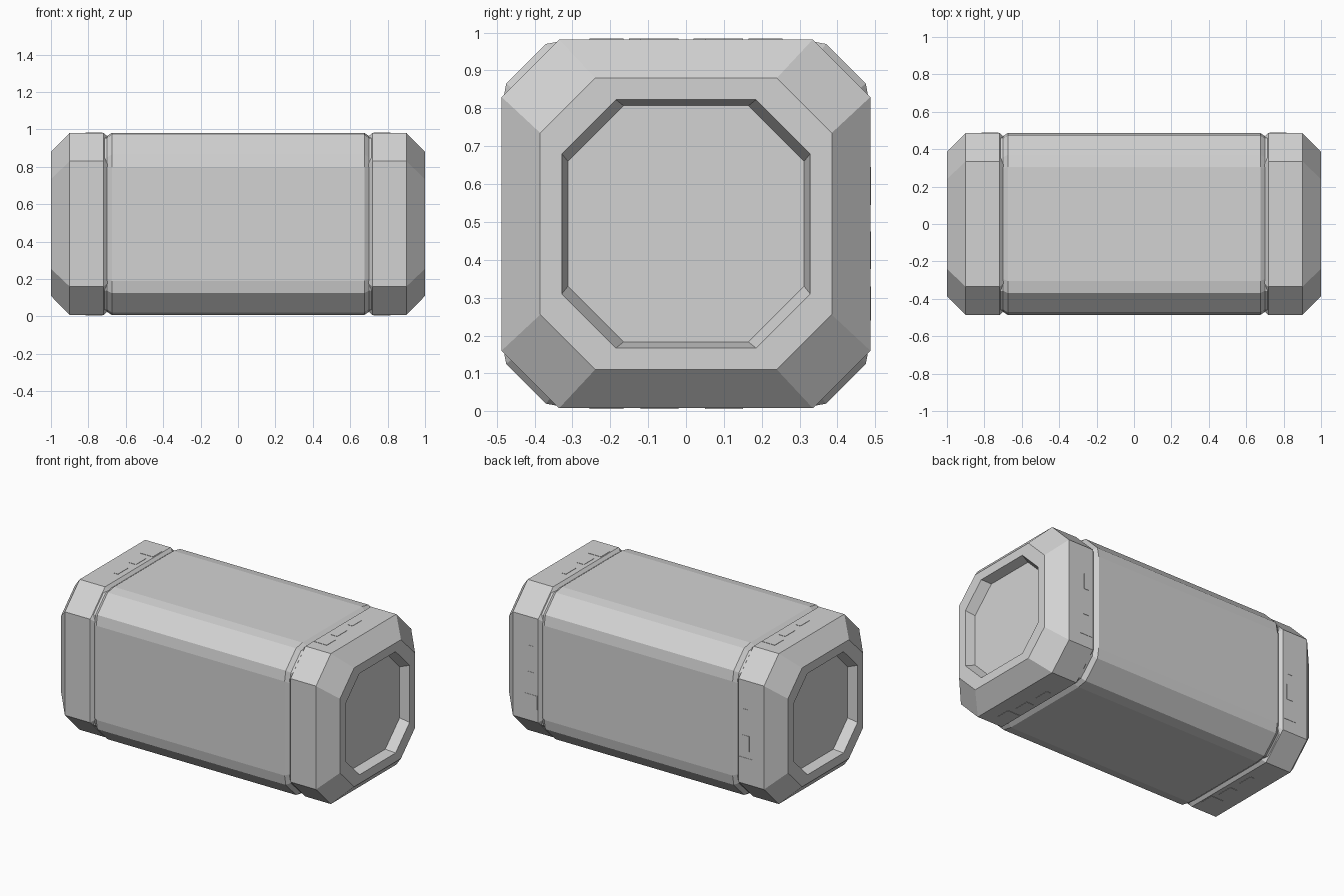
import bpy, bmesh
from mathutils import Vector

if "Cube" in bpy.data.objects:
    bpy.data.objects.remove(bpy.data.objects["Cube"])

MID = 0.495   # height of the long axis
HALF = 0.487  # half width of the case

grey = bpy.data.materials.new("light grey metal")
grey.use_nodes = True
colour = (0.65, 0.65, 0.65, 1)
grey.diffuse_color = colour
grey.node_tree.nodes["Principled BSDF"].inputs["Base Color"].default_value = colour


def ring(corner):
    """Turn one quadrant's corner points into a closed four-sided outline."""
    points = []
    for turn in range(4):
        for y, z in corner:
            for _ in range(turn):
                y, z = z, -y
            points.append((y, z))
    return points


def octagon(half, flat):
    return ring([(flat, half), (half, flat)])


def finish(name, bm):
    bmesh.ops.recalc_face_normals(bm, faces=bm.faces)
    mesh = bpy.data.meshes.new(name)
    bm.to_mesh(mesh)
    bm.free()
    mesh.materials.append(grey)
    obj = bpy.data.objects.new(name, mesh)
    bpy.context.collection.objects.link(obj)
    return obj


def loft(name, sections):
    """Skin a row of outlines along x and close both ends."""
    bm = bmesh.new()
    rows = [[bm.verts.new((x, y, z + MID)) for y, z in outline]
            for x, outline in sections]
    for a, b in zip(rows, rows[1:]):
        for i in range(len(a)):
            j = (i + 1) % len(a)
            bm.faces.new((a[i], a[j], b[j], b[i]))
    bm.faces.new(rows[0])
    bm.faces.new(rows[-1])
    return finish(name, bm)


# Main case with softened shoulders and sunken ends
corner = [(0.305, HALF), (0.37, 0.475), (0.475, 0.37), (HALF, 0.305)]
full = ring(corner)
small = ring([(y * 0.965, z * 0.965) for y, z in corner])
loft("main_case", [(-0.72, small), (-0.70, small), (-0.675, full),
                   (0.675, full), (0.70, small), (0.72, small)])

# Bevelled end caps with a recessed panel
for side, name in ((1, "left_end_cap"), (-1, "right_end_cap")):
    steps = [(0.695, 0.465, 0.315), (0.718, HALF, 0.335), (0.90, HALF, 0.335),
             (1.0, 0.385, 0.24), (1.0, 0.328, 0.185), (0.94, 0.312, 0.165)]
    loft(name, [(side * x, octagon(h, f)) for x, h, f in steps])


def plate(name, centre, size):
    bm = bmesh.new()
    bmesh.ops.create_cube(bm, size=1)
    bmesh.ops.scale(bm, vec=Vector(size), verts=bm.verts)
    bmesh.ops.translate(bm, vec=Vector(centre), verts=bm.verts)
    return finish(name, bm)


# Thin marker plates on the top, bottom and back of each cap
THICK = 0.004
markers = [(-0.21, 0.09, 0.09), (-0.07, 0.05, 0.10), (0.10, 0.03, 0.10)]
for side, word in ((1, "left"), (-1, "right")):
    for n, (along, wide, length) in enumerate(markers):
        x = side * 0.77
        plate(f"{word}_top_marker_{n}", (x, side * along, MID + HALF),
              (wide, length, THICK))
        plate(f"{word}_bottom_marker_{n}", (x, along, MID - HALF),
              (wide, length, THICK))
        plate(f"{word}_back_marker_{n}", (x, HALF, MID + along),
              (wide, THICK, length))
